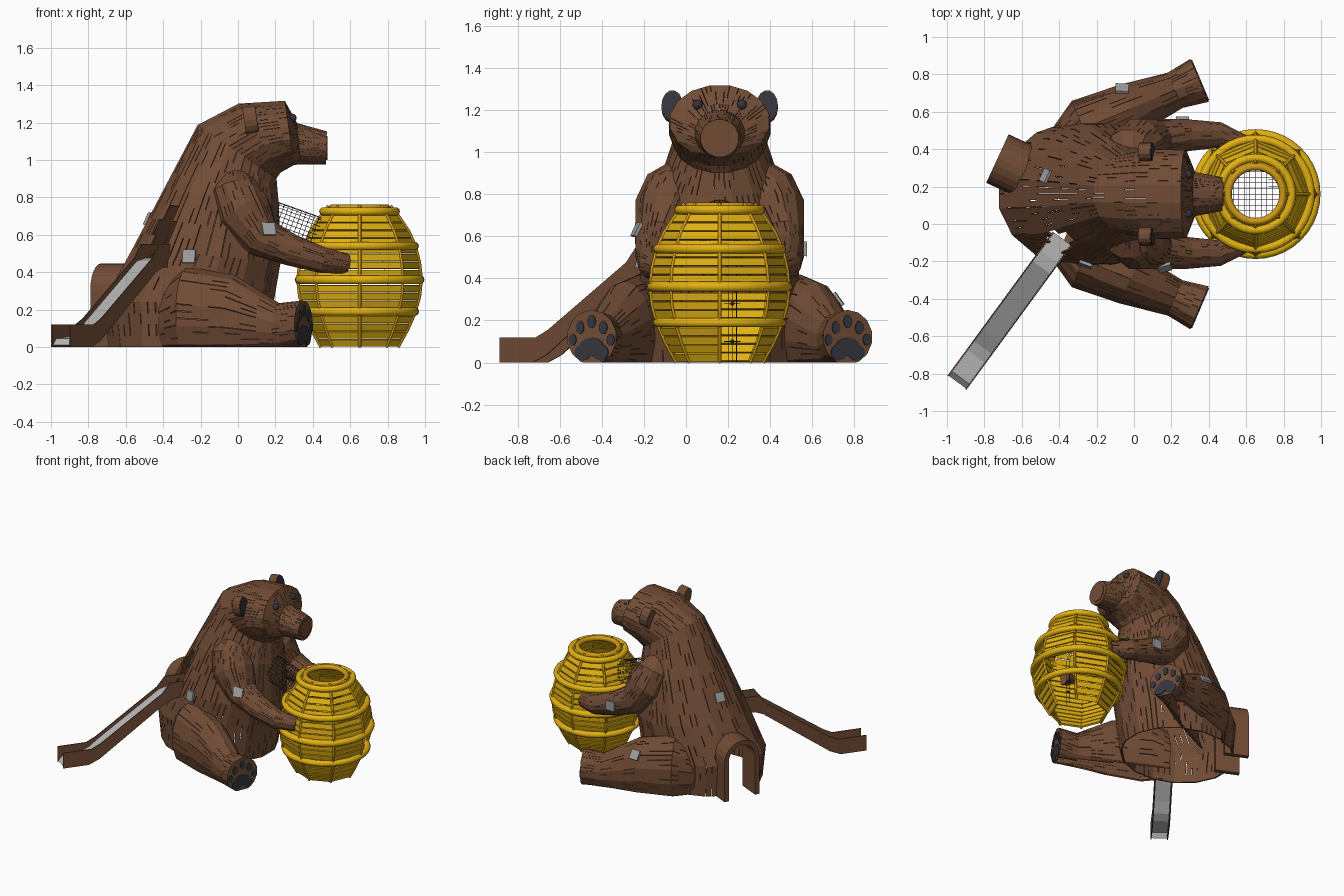
import bpy, bmesh, math, random
from mathutils import Vector as V
from mathutils.bvhtree import BVHTree

if "Cube" in bpy.data.objects:
    bpy.data.objects.remove(bpy.data.objects["Cube"])

random.seed(4)
MID = 0.16                      # the bear's symmetry plane (y)
Z = V((0, 0, 1))


def material(name, rgb):
    m = bpy.data.materials.new(name)
    m.diffuse_color = (*rgb, 1)
    m.use_nodes = True
    m.node_tree.nodes["Principled BSDF"].inputs["Base Color"].default_value = m.diffuse_color
    return m


BROWN = material("brown_wood", (0.165, 0.072, 0.036))
YELLOW = material("honey_yellow", (0.76, 0.44, 0.006))
ORANGE = material("dark_honey", (0.62, 0.32, 0.008))
DARK = material("dark_slate", (0.035, 0.037, 0.048))
GREY = material("plate_grey", (0.34, 0.34, 0.34))
STEEL = material("slide_steel", (0.47, 0.47, 0.47))
ROPE = material("rope_black", (0.03, 0.03, 0.033))


def make(name, verts, faces, mat, solid=0, offset=-1):
    me = bpy.data.meshes.new(name)
    me.from_pydata([tuple(v) for v in verts], [], faces)
    me.materials.append(mat)
    ob = bpy.data.objects.new(name, me)
    bpy.context.collection.objects.link(ob)
    if solid:
        md = ob.modifiers.new("thickness", 'SOLIDIFY')
        md.thickness, md.offset = solid, offset
    return ob


def loft(name, rings, sides, cols, rows, slit, hole=None):
    """Plank-clad skin through rings (centre, u, v), with random narrow slits."""
    def around(c, u, v):
        cor = [c + u * math.cos(a) + v * math.sin(a)
               for a in (2 * math.pi * (j + .5) / sides for j in range(sides))]
        pts = [cor[j].lerp(cor[(j + 1) % sides], (q + f) / cols)
               for j in range(sides) for q in range(cols) for f in (0, .89)]
        return [V((p.x, p.y, max(p.z, 0))) for p in pts]
    base = [around(*r) for r in rings]
    levels = [[p.lerp(q, r / rows) for p, q in zip(a, b)]
              for a, b in zip(base, base[1:]) for r in range(rows)] + [base[-1]]
    n = len(base[0])
    verts = [p for lv in levels for p in lv]
    faces = []
    for i in range(len(levels) - 1):
        for j in range(n):
            f = (i * n + j, i * n + (j + 1) % n, (i + 1) * n + (j + 1) % n, (i + 1) * n + j)
            if j % 2 and random.random() < slit:
                continue
            if hole and hole(sum((verts[k] for k in f), V()) / 4):
                continue
            faces.append(f)
    faces.append(tuple(range(len(verts) - n, len(verts))))
    make(name, verts, faces, BROWN, 0.01)
    return BVHTree.FromPolygons(verts, faces)


def prism(name, pts, origin, d, normal, thick, mat):
    """Outline in the plane (d, z), thickened along normal."""
    n = len(pts)
    vs = [origin + d * s + Z * z + normal * t for t in (-thick / 2, thick / 2) for s, z in pts]
    fs = [tuple(range(n))[::-1], tuple(range(n, 2 * n))]
    fs += [(i, (i + 1) % n, n + (i + 1) % n, n + i) for i in range(n)]
    ob = make(name, vs, fs, mat)
    bm = bmesh.new()
    bm.from_mesh(ob.data)
    bmesh.ops.recalc_face_normals(bm, faces=bm.faces)
    bm.to_mesh(ob.data)
    return ob


def plate(name, c, normal, rx, rz, thick, mat, sides=12, turn=0):
    """Flat disc (or square with 4 sides) facing along normal."""
    normal = normal.normalized()
    s = Z.cross(normal).normalized() if abs(normal.z) < .95 else V((0, 1, 0))
    up = normal.cross(s)
    ring = [s * rx * math.cos(a) + up * rz * math.sin(a)
            for a in (turn + 2 * math.pi * k / sides for k in range(sides))]
    vs = [c + p + normal * t for t in (-thick / 2, thick / 2) for p in ring]
    fs = [tuple(range(sides))[::-1], tuple(range(sides, 2 * sides))]
    fs += [(i, (i + 1) % sides, sides + (i + 1) % sides, sides + i) for i in range(sides)]
    return make(name, vs, fs, mat)


def wire(name, lines, r, mat):
    cu = bpy.data.curves.new(name, 'CURVE')
    cu.dimensions, cu.bevel_depth, cu.bevel_resolution = '3D', r, 0
    cu.use_fill_caps = True
    for pts in lines:
        sp = cu.splines.new('POLY')
        sp.points.add(len(pts) - 1)
        for p, q in zip(sp.points, pts):
            p.co = (*q, 1)
    cu.materials.append(mat)
    bpy.context.collection.objects.link(bpy.data.objects.new(name, cu))


# openings in the body: back door and slide exit
door_n = V((-.91, .42, 0)).normalized()
door_s = Z.cross(door_n)
door_o = V((-.73, .35, 0))
sl_d = V((-.59, -.806, 0)).normalized()
sl_n = Z.cross(sl_d)
sl_o = V((-.395, -.095, 0))


def opening(p):
    a, b = p - door_o, p - sl_o
    in_door = abs(a.dot(door_s)) < .12 and p.z < .40 and abs(a.dot(door_n)) < .3
    in_exit = abs(b.dot(sl_n)) < .06 and .47 < p.z < .72 and -.15 < b.dot(sl_d) < .4
    return in_door or in_exit


# body, head and snout: back point, front point (x, z) and half width
body = [((-.70, 0), (.16, 0), .385), ((-.73, .24), (.20, .24), .395), ((-.57, .53), (.235, .45), .38),
        ((-.40, .85), (.225, .75), .31), ((-.22, 1.19), (.21, .90), .22), ((0, 1.305), (.23, .93), .245),
        ((.25, 1.32), (.30, .97), .24), ((.315, 1.20), (.335, .975), .12), ((.475, 1.155), (.47, .975), .092)]
rings = []
for (bx, bz), (fx, fz), w in body:
    b, f = V((bx, MID, bz)), V((fx, MID, fz))
    rings.append(((b + f) / 2, (f - b) / 2, V((0, w, 0))))
skin = loft("bear_body", rings, 16, 4, 4, .4, opening)
plate("nose", V((.473, MID, 1.065)), V((1, 0, 0)), .07, .07, .009, BROWN, 8, math.pi / 8)

tags = [(skin, V((-.27, -.24, .49))), (skin, V((-.5, .27, .70)))]
for s, side in ((-1, "right"), (1, "left")):
    # leg with an open flat underside
    d = V((.92, .39 * s, 0)).normalized()
    u = Z.cross(d)
    leg = [(-.38, .26, .12, .34), (-.27, .35, .165, .43), (-.02, .455, .145, .385),
           (.22, .555, .105, .235), (.35, .608, .128, .25)]
    lskin = loft(side + "_leg", [(V((x, MID + s * y, h * c)), u * w, Z * h * (1 - c))
                                 for (x, y, w, h), c in zip(leg, (.40, .40, .40, .44, .48))], 14, 3, 3, .3,
                 lambda p: p.z < 1e-4)
    # paw pads: (sideways, height, radii)
    sole = V((.352, MID + s * .608, 0))
    for i, (a, z, rx, rz) in enumerate([(0, .075, .062, .044), (-.045, .048, .042, .038), (.045, .048, .042, .038),
                                        (-.098, .108, .019, .028), (-.06, .166, .021, .031), (0, .195, .021, .031),
                                        (.06, .166, .021, .031), (.098, .108, .019, .028)]):
        plate("%s_paw_pad_%d" % (side, i), sole + u * a + Z * z, d, rx, rz, .009 + i * .0001, DARK)
    # arm: (x, y offset, z, radius)
    arm = [(-.03, .15, .93, .07), (-.02, .225, .83, .135), (.03, .255, .72, .155), (.13, .295, .585, .112),
           (.28, .315, .52, .088), (.45, .315, .465, .072), (.58, .265, .445, .055)]
    pts = [V((x, MID + s * y, z)) for x, y, z, r in arm]
    rr = []
    for i, p in enumerate(pts):
        t = (pts[min(i + 1, len(pts) - 1)] - pts[max(i - 1, 0)]).normalized()
        a = t.cross(V((0, 1, 0))).normalized()
        rr.append((p, a * arm[i][3], t.cross(a) * arm[i][3]))
    askin = loft(side + "_arm", rr, 12, 3, 3, .3)
    tags.append((askin, V((.18 if s < 0 else .26, MID + s * .45, .66 if s < 0 else .54))))
    if s > 0:
        tags.append((lskin, V((-.08, .78, .33))))
    # ear with dark inside, and eye
    ec = V((.065, MID + s * .225, 1.215))
    en = V((1, 0, .15))
    plate(side + "_ear", ec, en, .052, .075, .065, BROWN, 14)
    plate(side + "_ear_inside", ec + en * .033, en, .048, .070, .008, DARK, 14)
    eye, n, _, _ = skin.find_nearest(V((.29, MID + s * .105, 1.225)))
    bpy.ops.mesh.primitive_uv_sphere_add(segments=12, ring_count=8, radius=.024, location=eye)
    bpy.context.object.name = side + "_eye"
    bpy.context.object.data.materials.append(DARK)
    bpy.ops.object.shade_smooth()

# grey plates fixed on the skin
for i, (tree, p) in enumerate(tags):
    co, n, _, _ = tree.find_nearest(p)
    plate("grey_plate_%d" % i, co + n * .006, n, .05, .05, .016, GREY, 4, math.pi / 4)

# back door arch
arch = []
for r, order in ((.143, 1), (.108, -1)):
    half = [(r, 0)] + [(r * math.cos(a), .305 + r * math.sin(a))
                       for a in (math.pi * k / 12 for k in range(13))] + [(-r, 0)]
    arch += half[::order]
prism("door_arch", arch, door_o - door_n * .09, door_s, door_n, .18, BROWN)

# slide: chute and low side boards
path = [(-.02, .48), (.10, .475), (.17, .46), (.63, .14), (.70, .085), (.76, .06), (.90, .045), (.93, .01)]
cv = [sl_o + sl_d * s + sl_n * t + Z * z for s, z in path for t in (.056, -.056)]
make("slide_chute", cv, [(2 * i, 2 * i + 1, 2 * i + 3, 2 * i + 2) for i in range(len(path) - 1)],
     STEEL, .008)
board = [(-.02, .55), (.13, .55), (.19, .475), (.65, .155), (.72, .12), (.935, .12), (.935, 0), (.74, 0), (.66, .035),
         (.16, .40), (.10, .425), (-.02, .43)]
for t in (-.06, .06):
    prism("slide_side_board", board, sl_o + sl_n * t, sl_d, sl_n, .007, BROWN)

# honey pot: slatted octagonal barrel with ribs and round bands
HX = V((.65, MID, 0))
prof = [(0, .205), (.09, .255), (.18, .295), (.27, .32), (.36, .33), (.45, .32), (.54, .298),
        (.62, .262), (.69, .215), (.755, .165)]


def pot(z, k, grow=0):
    for (z0, r0), (z1, r1) in zip(prof, prof[1:]):
        if z <= z1 + 1e-6:
            r = r0 + (r1 - r0) * (z - z0) / (z1 - z0) + grow
            break
    a = k * math.pi / 4
    return HX + V((r * math.cos(a), r * math.sin(a), z))


vs, fs = [], []
rows = 18
for i in range(rows):
    z0 = .003 + i * .75 / rows
    z1 = z0 + .035
    for k in range(8):
        if k == 0 and z1 < .36:             # doorway
            continue
        b = len(vs)
        vs += [pot(z0, k), pot(z0, k + 1), pot(z1, k + 1), pot(z1, k)]
        fs.append((b, b + 1, b + 2, b + 3))
make("pot_slats", vs, fs, YELLOW, .014)
wire("pot_ribs", [[pot(z, k) for z, r in prof] for k in range(8)], .009, ORANGE)
for i, (z, r, m, mat) in enumerate([(.19, .295, .023, YELLOW), (.36, .322, .025, YELLOW), (.54, .294, .023, YELLOW),
                                    (.725, .193, .023, YELLOW), (.742, .147, .020, ORANGE)]):
    bpy.ops.mesh.primitive_torus_add(location=HX + Z * z, major_radius=r, minor_radius=m,
                                     major_segments=40, minor_segments=10)
    bpy.context.object.name = "pot_band_%d" % i
    bpy.context.object.data.materials.append(mat)
    bpy.ops.object.shade_smooth()

# climbing net and rope ladder inside the pot
R, zn, net = .14, .62, []
for i in range(-4, 5):
    a = i * .03
    h = math.sqrt(R * R - a * a)
    net += [[HX + V((a, -h, zn)), HX + V((a, h, zn))], [HX + V((-h, a, zn)), HX + V((h, a, zn))]]
net.append([HX + V((R * math.cos(k * math.pi / 10), R * math.sin(k * math.pi / 10), zn)) for k in range(21)])
wire("pot_net", net, .0012, ROPE)
ladder = [[V((.80, y, 0)), V((.80, y, .36)), V((.72, y, zn))] for y in (.20, .22, .24)]
ladder += [[V((.80, .18, z)), V((.80, .26, z))] for z in (.10, .19, .28)]
wire("rope_ladder", ladder, .0015, ROPE)
for z in (.10, .19, .28):
    bpy.ops.mesh.primitive_ico_sphere_add(subdivisions=2, radius=.010, location=(.80, .22, z))
    bpy.context.object.name = "rope_knot"
    bpy.context.object.data.materials.append(ROPE)

# net tunnel between chest and pot
a, b = V((.17, MID, .69)), V((.45, MID, .59))
ax = (b - a).normalized()
up = ax.cross(V((0, 1, 0)))
ring = [(up * math.cos(t) + V((0, 1, 0)) * math.sin(t)) * .095 for t in (math.pi * k / 12 for k in range(25))]
lines = [[a + p, b + p] for p in ring[:-1]]
lines += [[a.lerp(b, k / 12) + p for p in ring] for k in range(13)]
wire("net_tunnel", lines, .0015, ROPE)
